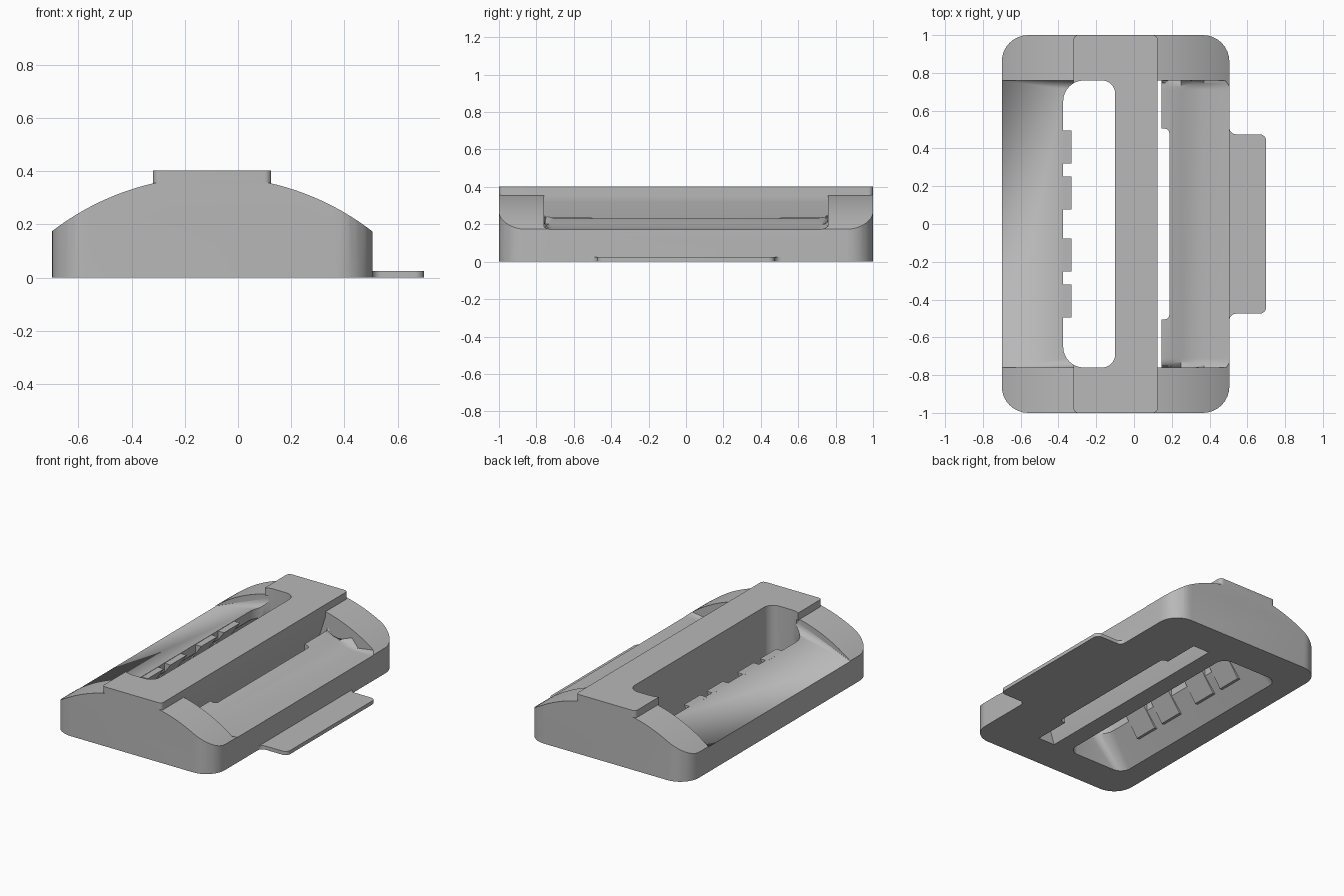
import bpy, bmesh
from math import sin, cos, pi, radians, sqrt

cube = bpy.data.objects.get("Cube")
if cube:
    bpy.data.objects.remove(cube, do_unlink=True)

grey = bpy.data.materials.new("mid_grey")
grey.use_nodes = True
COLOUR = (0.48, 0.48, 0.48, 1)
grey.diffuse_color = COLOUR
grey.node_tree.nodes["Principled BSDF"].inputs["Base Color"].default_value = COLOUR


def loft(name, rings, bevel=None):
    """Closed solid skinned through rings that share a point count."""
    bm = bmesh.new()
    loops = [[bm.verts.new(p) for p in ring] for ring in rings]
    n = len(loops[0])
    for a, b in zip(loops, loops[1:]):
        for i in range(n):
            j = (i + 1) % n
            bm.faces.new((a[i], a[j], b[j], b[i]))
    bm.faces.new(loops[0][::-1])
    bm.faces.new(loops[-1])
    if bevel:
        radius, rule = bevel
        edges = [e for e in bm.edges if rule(e)]
        bmesh.ops.bevel(bm, geom=edges, offset=radius, segments=6,
                        affect='EDGES', profile=0.5, clamp_overlap=True)
    bmesh.ops.recalc_face_normals(bm, faces=bm.faces[:])
    mesh = bpy.data.meshes.new(name)
    bm.to_mesh(mesh)
    bm.free()
    mesh.materials.append(grey)
    ob = bpy.data.objects.new(name, mesh)
    bpy.context.collection.objects.link(ob)
    return ob


def arc(cx, cy, r, start, steps=8, sweep=90):
    return [(cx + r * cos(radians(start + sweep * i / steps)),
             cy + r * sin(radians(start + sweep * i / steps))) for i in range(steps + 1)]


def plan(x0, x1, y, left, right):
    """Rounded rectangle seen from above, with its own radius per side."""
    return (arc(x1 - right, y - right, right, 0) + arc(x0 + left, y - left, left, 90)
            + arc(x0 + left, left - y, left, 180) + arc(x1 - right, right - y, right, 270))


def at_z(points, z):
    return [(x, y, z) for x, y in points]


def prism_y(name, profile, y0, y1, bevel=None):
    return loft(name, [[(x, y, z) for x, z in profile] for y in (y0, y1)], bevel)


def combine(target, tool, operation):
    mod = target.modifiers.new("combine", 'BOOLEAN')
    mod.object, mod.operation, mod.solver = tool, operation, 'EXACT'
    bpy.context.view_layer.update()
    graph = bpy.context.evaluated_depsgraph_get()
    mesh = bpy.data.meshes.new_from_object(target.evaluated_get(graph))
    target.modifiers.clear()
    target.data = mesh
    bpy.data.objects.remove(tool, do_unlink=True)


# Domed body with rounded corners
MID, HALF, R, EDGE = -0.0975, 0.6075, 0.985, 0.17
base = EDGE - sqrt(R * R - HALF * HALF)
outline = plan(-0.7, 0.505, 1.0, 0.14, 0.14)
body = loft("buckle_body", [at_z(outline, 0), at_z(outline, 0.6)])
dome = []
for i in range(41):
    dx = HALF * (1 - i / 20)
    dome.append((MID + dx, base + sqrt(R * R - dx * dx)))
dome = [(0.6, -0.1), (0.6, EDGE - 0.08)] + dome + [(-0.8, EDGE - 0.08), (-0.8, -0.1)]
combine(body, prism_y("dome_cutter", dome, -1.2, 1.2), 'INTERSECT')

# Sunken ramps on both sides, with filleted ends
END = 0.76


def recess_edge(e):
    a, b = (v.co for v in e.verts)
    return abs(a.y - b.y) < 0.001 and max(a.z, b.z) < 0.5 and abs(a.x - b.x) > 0.001


left_ramp = [(-0.9, 0.6), (-0.9, 0.115), (-0.7, EDGE), (-0.3, 0.28), (-0.3, 0.6)]
right_ramp = [(0.125, 0.6), (0.125, 0.24), (0.19, 0.23), (0.25, 0.202), (0.31, 0.181),
              (0.37, 0.172), (0.7, EDGE), (0.7, 0.6)]
for ramp in (left_ramp, right_ramp):
    combine(body, prism_y("ramp_cutter", ramp, -END, END, (0.05, recess_edge)), 'DIFFERENCE')

# Raised flat strip across the crown
strip = plan(-0.32, 0.125, 1.0, 0.025, 0.025)
combine(body, loft("raised_strip", [at_z(strip, 0.35), at_z(strip, 0.403)]), 'UNION')

# Wide strap slot, undercut on its outer side
slot = [at_z(plan(x, -0.1, END, r, 0.07), z)
        for x, r, z in ((-0.558, 0.07, -0.02), (-0.375, 0.11, 0.2), (-0.375, 0.11, 0.6))]
combine(body, loft("wide_slot_cutter", slot), 'DIFFERENCE')

# Narrow slot, undercutting the centre bar
gap = [(0.015, -0.02), (0.145, -0.02), (0.145, 0.321), (0.125, 0.321)]
combine(body, prism_y("narrow_slot_cutter", gap, -END, END), 'DIFFERENCE')
notch = plan(0.127, 0.187, 0.505, 0.005, 0.025)
combine(body, loft("notch_cutter", [at_z(notch, -0.1), at_z(notch, 0.3)]), 'DIFFERENCE')

# Wedge teeth gripping the strap
tooth = [(-0.33, 0.257), (-0.385, 0.257), (-0.385, 0.2), (-0.47, 0.1), (-0.44, 0.1)]
parts = [body]
for i, y in enumerate((-0.408, -0.165, 0.165, 0.408)):
    parts.append(prism_y(f"grip_tooth_{i + 1}", tooth, y - 0.087, y + 0.087))

# Thin pull tab with flared root
tip, root, side = 0.7, 0.5, 0.475
upper = (arc(tip - 0.035, side - 0.035, 0.035, 0)
         + arc(root + 0.04, side + 0.035, 0.035, 270, sweep=-90))
upper += [(root - 0.02, side + 0.035)]
lower = [(x, -y) for x, y in reversed(upper)]
parts.append(loft("pull_tab", [at_z(upper + lower, 0), at_z(upper + lower, 0.025)]))

# Smooth the curved faces and keep crisp edges
bpy.ops.object.select_all(action='DESELECT')
for ob in parts:
    ob.select_set(True)
bpy.context.view_layer.objects.active = body
bpy.ops.object.shade_smooth_by_angle(angle=radians(30))
